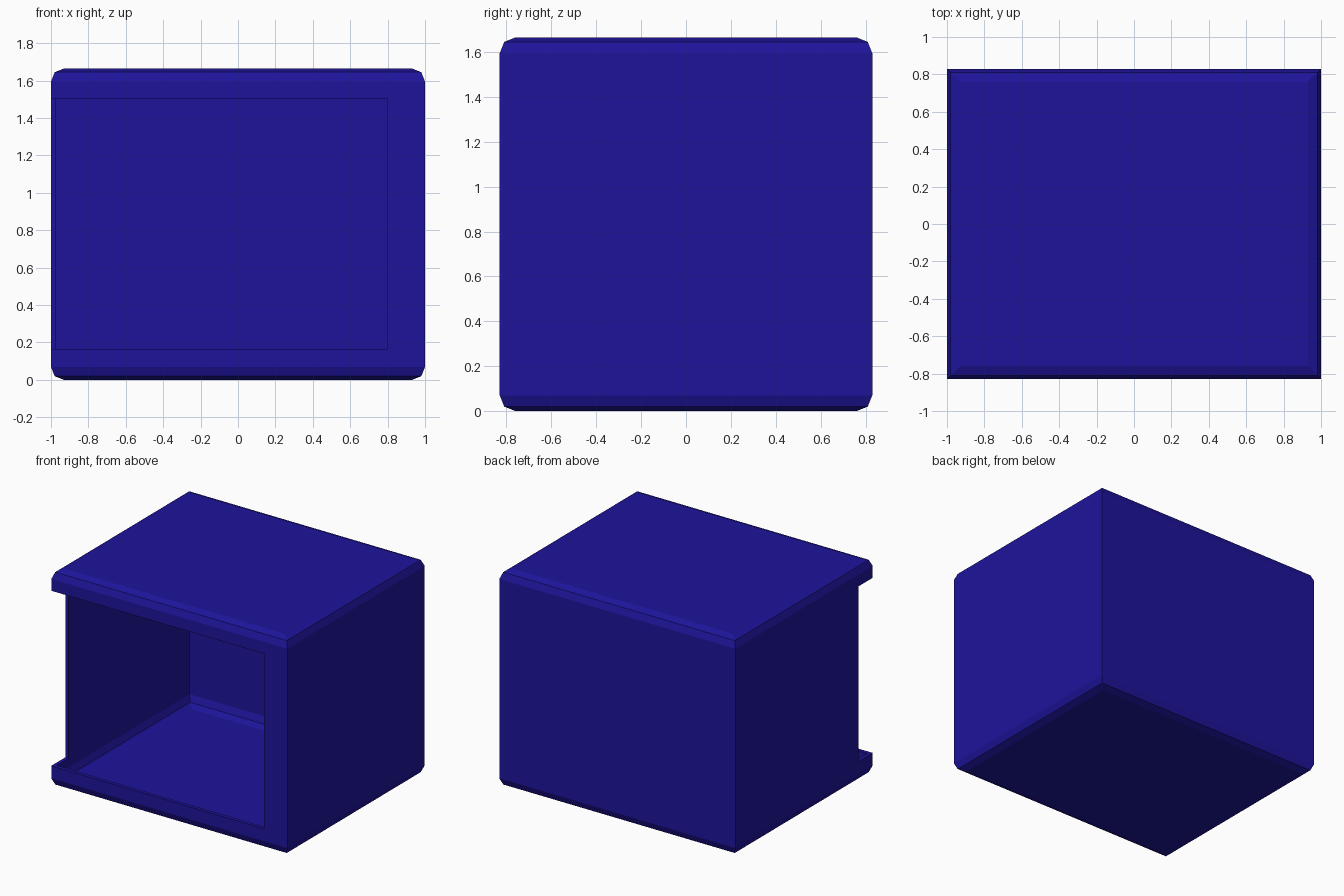
import bpy, bmesh

if "Cube" in bpy.data.objects:
    bpy.data.objects.remove(bpy.data.objects["Cube"])

HX, HY, H = 1.0, 0.83, 1.665
WALL = 0.028

mat = bpy.data.materials.new("deep_blue")
mat.diffuse_color = (0.013, 0.007, 0.33, 1)
mat.use_nodes = True
mat.node_tree.nodes["Principled BSDF"].inputs["Base Color"].default_value = mat.diffuse_color


def make_object(name, bm):
    bmesh.ops.recalc_face_normals(bm, faces=bm.faces)
    me = bpy.data.meshes.new(name)
    bm.to_mesh(me)
    bm.free()
    me.materials.append(mat)
    ob = bpy.data.objects.new(name, me)
    bpy.context.collection.objects.link(ob)
    return ob


def rounded_box(name, t):
    """Box with stepped bevels at top and bottom, shrunk inwards by t."""
    half = [(0.07, 0), (0.02, 0.02), (0, 0.07)]
    h = H - 2 * t
    profile = half + [(i, h - z) for i, z in reversed(half)]
    bm = bmesh.new()
    rings = []
    for inset, z in profile:
        x, y = HX - t - inset, HY - t - inset
        rings.append([bm.verts.new((sx * x, sy * y, z + t))
                      for sx, sy in ((-1, -1), (1, -1), (1, 1), (-1, 1))])
    for a, b in zip(rings, rings[1:]):
        for i in range(4):
            j = (i + 1) % 4
            bm.faces.new((a[i], a[j], b[j], b[i]))
    bm.faces.new(rings[0])
    bm.faces.new(rings[-1])
    return make_object(name, bm)


def box(name, lo, hi):
    bm = bmesh.new()
    bmesh.ops.create_cube(bm, size=1)
    for v in bm.verts:
        v.co = [(a + b) / 2 + c * (b - a) for a, b, c in zip(lo, hi, v.co)]
    return make_object(name, bm)


# Outer housing, hollowed to a thin shell
housing = rounded_box("housing", 0)
cavity = rounded_box("cavity_cutter", WALL)
# Front opening, wrapping round the left front corner
opening = box("opening_cutter", (-1.2, -1.0, 0.165), (0.8, -0.66, 1.505))

for cutter in (cavity, opening):
    cutter.hide_render = True
    mod = housing.modifiers.new(cutter.name, 'BOOLEAN')
    mod.operation = 'DIFFERENCE'
    mod.solver = 'EXACT'
    mod.object = cutter
    bpy.context.view_layer.objects.active = housing
    bpy.ops.object.modifier_apply(modifier=mod.name)
    bpy.data.objects.remove(cutter)
